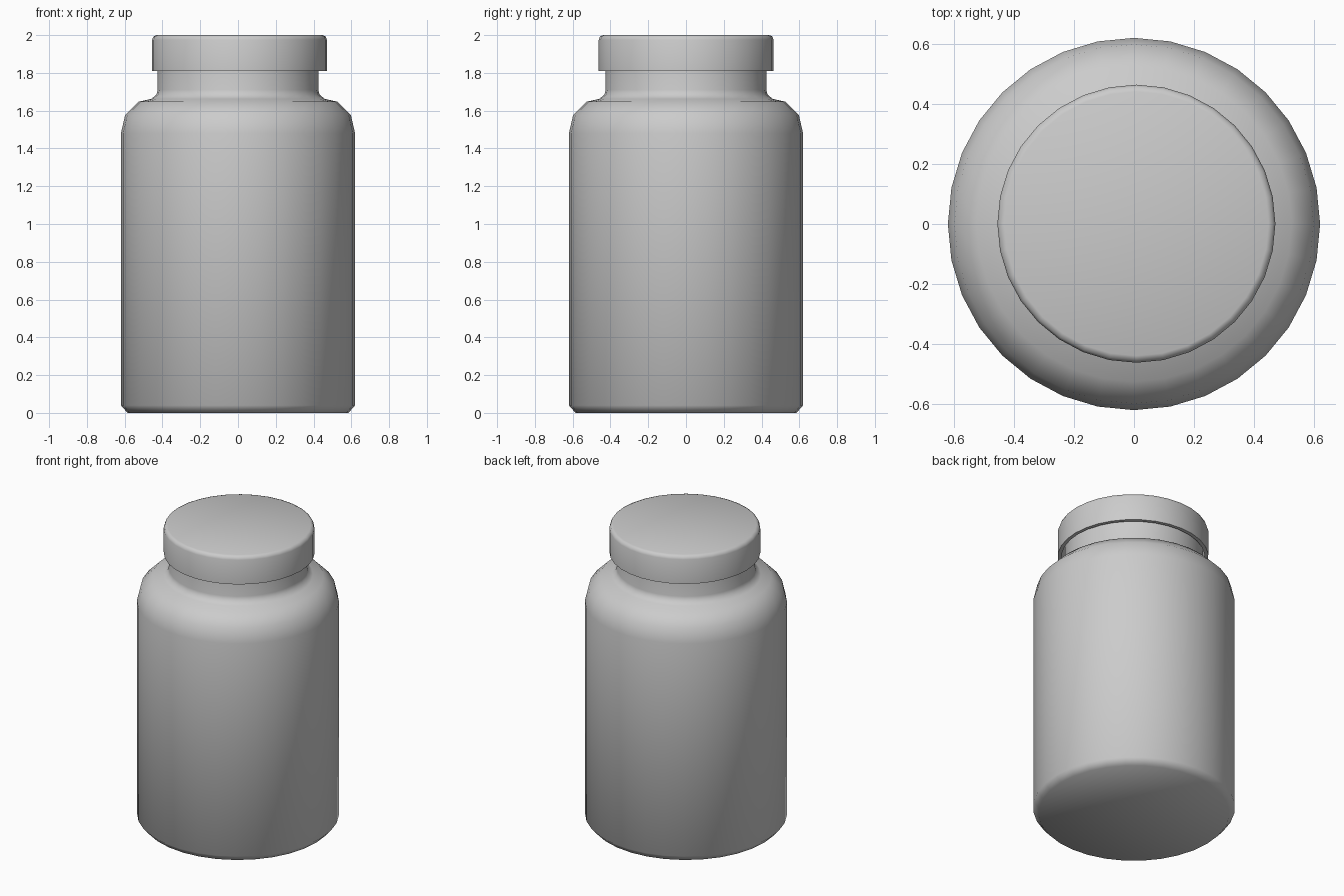
import bpy, bmesh, math

if "Cube" in bpy.data.objects:
    bpy.data.objects.remove(bpy.data.objects["Cube"])


def lathe(name, profile, segments=32, offset=(0, 0, 0), angle=60):
    """Revolve (radius, z) points around z; radius 0 closes the surface."""
    bm = bmesh.new()
    rings = []
    for r, z in profile:
        if r == 0:
            rings.append([bm.verts.new((0, 0, z))] * segments)
        else:
            rings.append([bm.verts.new((r * math.cos(2 * math.pi * i / segments),
                                        r * math.sin(2 * math.pi * i / segments), z))
                          for i in range(segments)])
    for a, b in zip(rings, rings[1:]):
        for i in range(segments):
            j = (i + 1) % segments
            quad = list(dict.fromkeys((a[i], a[j], b[j], b[i])))
            bm.faces.new(quad)
    bmesh.ops.recalc_face_normals(bm, faces=bm.faces)
    mesh = bpy.data.meshes.new(name)
    bm.to_mesh(mesh)
    bm.free()
    obj = bpy.data.objects.new(name, mesh)
    obj.location = offset
    bpy.context.collection.objects.link(obj)
    bpy.ops.object.select_all(action='DESELECT')
    obj.select_set(True)
    bpy.context.view_layer.objects.active = obj
    bpy.ops.object.shade_smooth_by_angle(angle=math.radians(angle))
    return obj


# Bottle: bevelled foot, straight wall, rounded shoulder, flared neck
lathe("bottle", [
    (0, 0), (0.585, 0), (0.62, 0.04),
    (0.62, 1.48), (0.598, 1.575), (0.525, 1.648),
    (0.46, 1.662), (0.432, 1.685), (0.425, 1.71),
    (0.425, 1.94), (0, 1.94),
])

# Cap: thin open-bottomed shell, slightly off centre
lathe("cap", [
    (0, 2.0), (0.44, 2.0), (0.456, 1.993), (0.463, 1.975),
    (0.463, 1.81), (0.44, 1.81), (0.44, 1.96), (0, 1.96),
], offset=(0.008, 0.001, 0))
